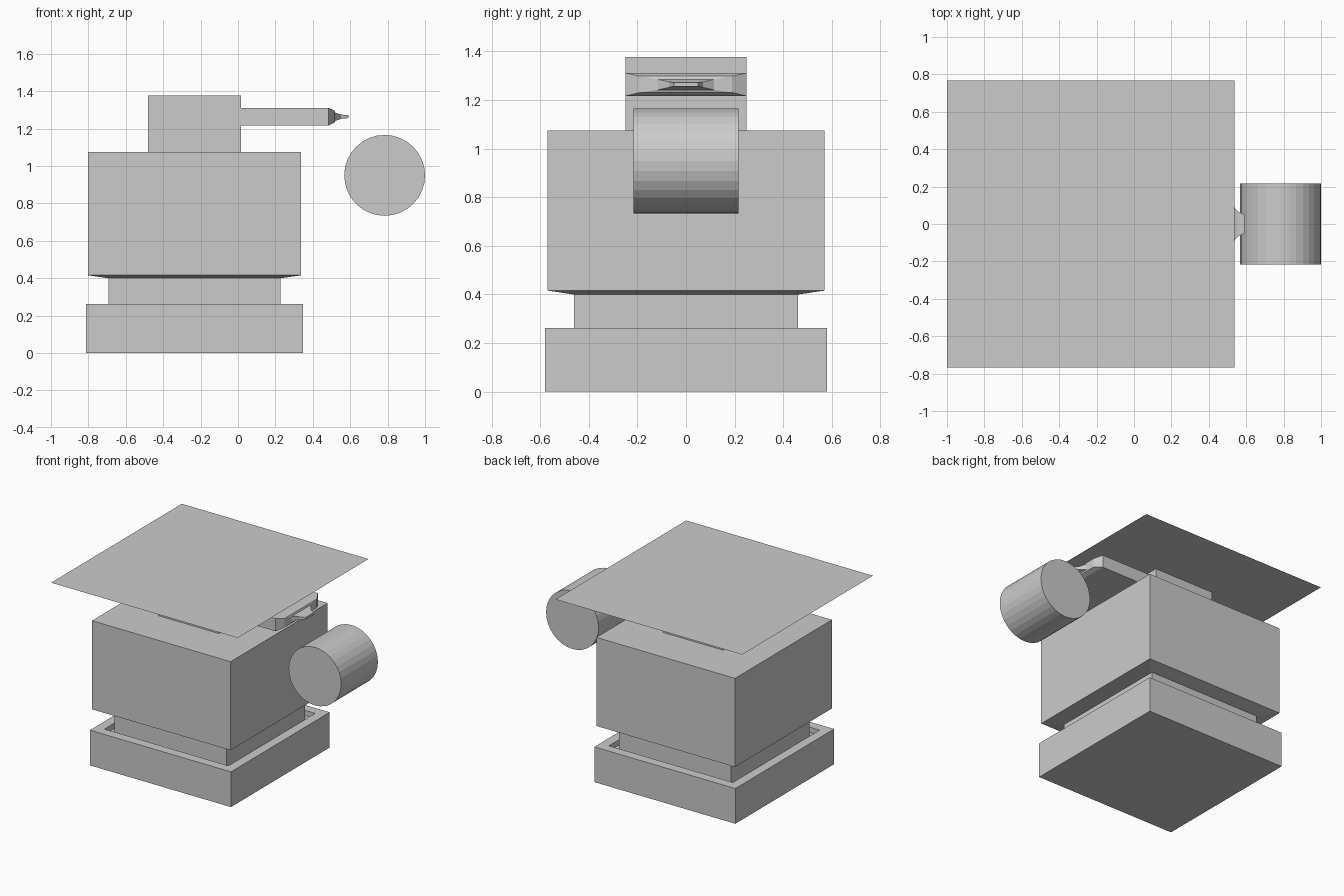
import bpy, bmesh
from math import pi

if "Cube" in bpy.data.objects:
    bpy.data.objects.remove(bpy.data.objects["Cube"])

CX = -0.232  # centre of the square tower


def loft(name, rings, closed=True):
    """Skin a list of 4-point rings and cap both ends."""
    bm = bmesh.new()
    loops = [[bm.verts.new(p) for p in ring] for ring in rings]
    for a, b in zip(loops, loops[1:]):
        for i in range(4):
            j = (i + 1) % 4
            bm.faces.new((a[i], a[j], b[j], b[i]))
    if len(loops) > 1:
        bm.faces.new(loops[0][::-1])
    bm.faces.new(loops[-1])
    if len(loops) > 1:
        bmesh.ops.recalc_face_normals(bm, faces=bm.faces)
    mesh = bpy.data.meshes.new(name)
    bm.to_mesh(mesh)
    bm.free()
    obj = bpy.data.objects.new(name, mesh)
    bpy.context.collection.objects.link(obj)
    return obj


def square(h, z):
    return [(CX + sx * h, sy * h, z) for sx, sy in ((-1, -1), (1, -1), (1, 1), (-1, 1))]


def upright(x, hy, z0, z1):
    return [(x, -hy, z0), (x, hy, z0), (x, hy, z1), (x, -hy, z1)]


# Base tray with a shallow groove around the collar
loft("base_tray", [square(h, z) for h, z in
                   ((0.58, 0), (0.58, 0.262), (0.51, 0.262), (0.51, 0.222),
                    (0.46, 0.222), (0.46, 0.40))])

# Main body with a sloped underside
loft("main_body", [square(h, z) for h, z in
                   ((0.46, 0.40), (0.57, 0.416), (0.57, 1.075))])

# Neck and paper-thin top plate
loft("neck", [square(0.248, 1.075), square(0.248, 1.378)])
loft("top_plate", [square(0.768, 1.38)])

# Flat arm narrowing to a small nozzle
loft("arm_nozzle", [upright(*r) for r in
                    ((0.016, 0.248, 1.217, 1.311), (0.483, 0.248, 1.217, 1.311),
                     (0.515, 0.19, 1.231, 1.298), (0.52, 0.115, 1.242, 1.285),
                     (0.55, 0.07, 1.252, 1.275), (0.59, 0.05, 1.256, 1.272))])

# Drum lying along y beside the body
bpy.ops.mesh.primitive_cylinder_add(vertices=32, radius=0.216, depth=0.432,
                                    location=(0.784, 0, 0.95), rotation=(pi / 2, 0, 0))
bpy.context.object.name = "drum"
